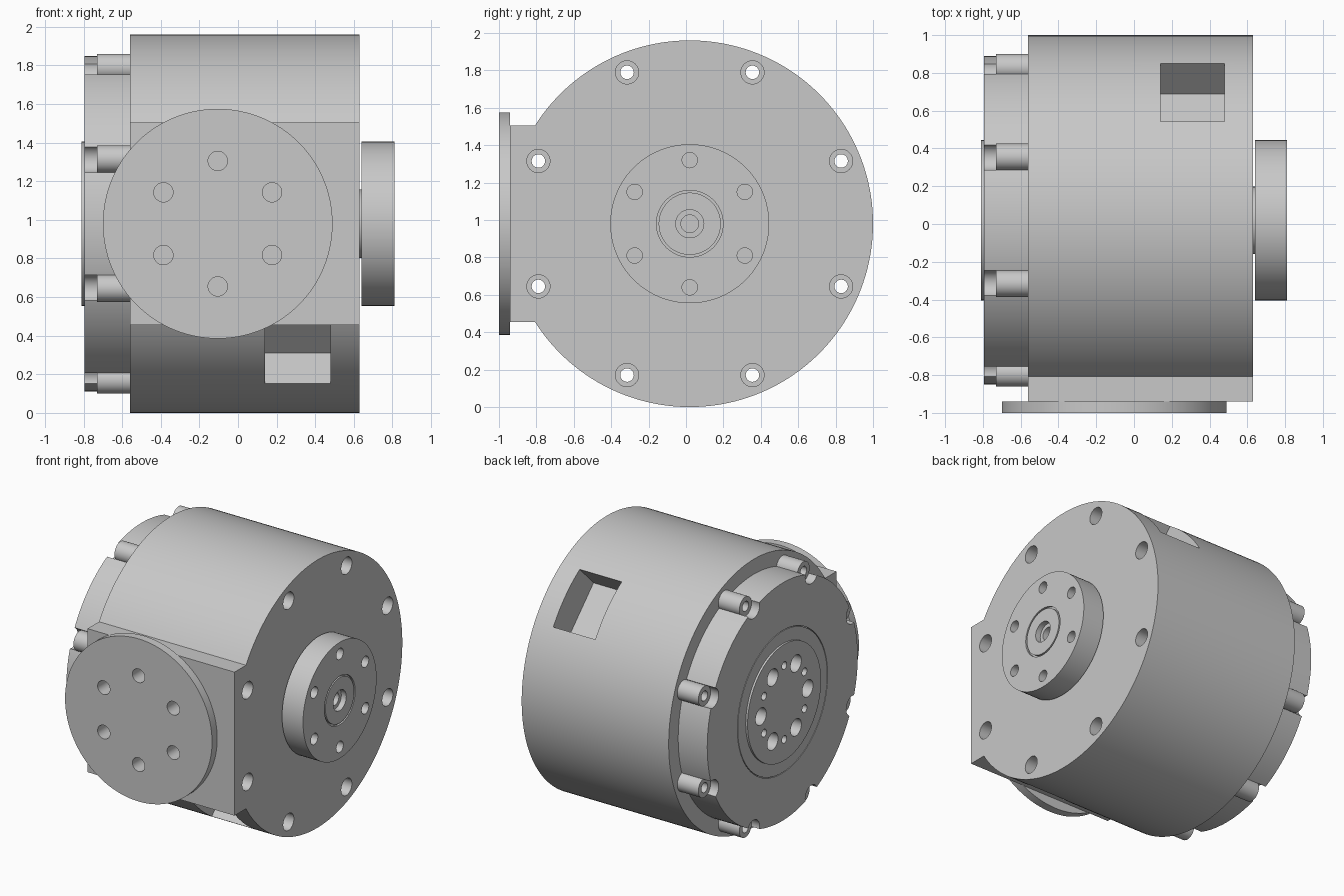
import bpy, bmesh
from math import radians, cos, sin, pi, asin
from mathutils import Matrix, Vector

old = bpy.data.objects.get("Cube")
if old:
    bpy.data.objects.remove(old, do_unlink=True)

CY, CZ = 0.02, 0.98          # main axis, runs along x
FX = -0.105                  # mounting flange axis, runs along y
RADIUS, FLAT = 0.98, 0.525

metal = bpy.data.materials.new("satin_grey_metal")
metal.use_nodes = True
GREY = (0.58, 0.58, 0.58, 1)
metal.diffuse_color = GREY
metal.node_tree.nodes["Principled BSDF"].inputs["Base Color"].default_value = GREY


def make(name, bm):
    bmesh.ops.recalc_face_normals(bm, faces=bm.faces)
    mesh = bpy.data.meshes.new(name)
    bm.to_mesh(mesh)
    bm.free()
    mesh.materials.append(metal)
    ob = bpy.data.objects.new(name, mesh)
    bpy.context.collection.objects.link(ob)
    return ob


def add_cyl(bm, axis, a, b, r, centre, seg):
    """Cylinder from a to b along the axis, centred on the other two coordinates."""
    u, v = centre
    mid = (a + b) / 2
    if axis == 'x':
        m = Matrix.Translation((mid, u, v)) @ Matrix.Rotation(pi / 2, 4, 'Y')
    else:
        m = Matrix.Translation((u, mid, v)) @ Matrix.Rotation(pi / 2, 4, 'X')
    bmesh.ops.create_cone(bm, cap_ends=True, segments=seg, radius1=r, radius2=r,
                          depth=abs(b - a), matrix=m)


def cyls(name, axis, a, b, r, centres, seg=32):
    bm = bmesh.new()
    for c in centres:
        add_cyl(bm, axis, a, b, r, c, seg)
    return make(name, bm)


def ring(n, r, start, cx=CY):
    return [(cx + r * cos(start + 2 * pi * i / n), CZ + r * sin(start + 2 * pi * i / n))
            for i in range(n)]


def cut(ob, *cutters):
    """Subtract each cutter, bake the result and discard the cutter."""
    for c in cutters:
        mod = ob.modifiers.new("cut", 'BOOLEAN')
        mod.operation, mod.solver, mod.object = 'DIFFERENCE', 'EXACT', c
        bpy.context.view_layer.update()
        dg = bpy.context.evaluated_depsgraph_get()
        baked = bpy.data.meshes.new_from_object(ob.evaluated_get(dg))
        ob.modifiers.clear()
        ob.data = baked
        bpy.data.objects.remove(c, do_unlink=True)


def groove(a, b, r_out, r_in):
    """Thin ring-shaped cutter around the main axis."""
    ob = cyls("groove_cutter", 'x', a, b, r_out, [(CY, CZ)], 96)
    cut(ob, cyls("groove_core", 'x', a - 0.1, b + 0.1, r_in, [(CY, CZ)], 96))
    return ob


axis_centre = [(CY, CZ)]
bolts = ring(8, 0.876, radians(22.5))

# Housing: round drum with a flat block on the front
bm = bmesh.new()
end = pi - asin(FLAT / RADIUS)
steps = 140
outline = [(RADIUS * cos(t), RADIUS * sin(t))
           for t in (-end + 2 * end * i / steps for i in range(steps + 1))]
outline += [(-0.96, FLAT), (-0.96, -FLAT)]
face = bm.faces.new([bm.verts.new((-0.56, CY + y, CZ + z)) for y, z in outline])
extruded = bmesh.ops.extrude_face_region(bm, geom=[face])["geom"]
bmesh.ops.translate(bm, vec=(1.19, 0, 0),
                    verts=[g for g in extruded if isinstance(g, bmesh.types.BMVert)])
housing = make("housing", bm)

# Two square pockets on opposite diagonals
bm = bmesh.new()
for angle in (45, 225):
    m = (Matrix.Translation((0.31, CY, CZ)) @ Matrix.Rotation(radians(angle), 4, 'X')
         @ Matrix.Translation((0, 0.98, 0)) @ Matrix.Diagonal((0.34, 0.5, 0.432, 1)))
    bmesh.ops.create_cube(bm, size=1, matrix=m)
cut(housing, make("pocket_cutter", bm),
    cyls("counterbore", 'x', 0.4, 0.7, 0.062, bolts),
    cyls("bolt_bore", 'x', -0.6, 0.5, 0.036, bolts))

# Front mounting flange
flange_holes = ring(6, 0.325, pi / 6, FX)
flange = cyls("front_flange", 'y', -1.0, -0.94, 0.595, [(FX, CZ)], 128)
cut(flange, cyls("flange_drill", 'y', -1.1, -0.9, 0.05, flange_holes))
cut(housing, cyls("block_drill", 'y', -1.1, -0.88, 0.05, flange_holes))

# Output hub and disc on the left face
hub = cyls("output_hub", 'x', 0.62, 0.645, 0.178, axis_centre, 64)
disc = cyls("output_disc", 'x', 0.64, 0.81, 0.425, axis_centre, 96)
cut(disc, cyls("disc_drill", 'x', 0.6, 0.9, 0.041, ring(6, 0.34, pi / 6)),
    groove(0.795, 0.83, 0.178, 0.166),
    cyls("disc_counterbore", 'x', 0.77, 0.9, 0.075, axis_centre),
    cyls("disc_bore", 'x', 0.68, 0.9, 0.047, axis_centre))

# Rear cap with notches for the screw bosses
cap = cyls("end_cap", 'x', -0.795, -0.56, 0.87, axis_centre, 128)
cut(cap, cyls("notch_cutter", 'x', -0.9, -0.5, 0.072, bolts),
    groove(-0.82, -0.787, 0.522, 0.517))
bosses = cyls("screw_bosses", 'x', -0.73, -0.56, 0.071, bolts)
cut(bosses, cyls("boss_drill", 'x', -0.8, -0.5, 0.036, bolts))

# Raised rotor plate with alternating large and small holes
big, small = ring(6, 0.27, 0), ring(6, 0.27, pi / 6)
plate = cyls("rotor_plate", 'x', -0.81, -0.79, 0.425, axis_centre, 96)
cut(plate, cyls("plate_large", 'x', -0.9, -0.7, 0.062, big),
    cyls("plate_small", 'x', -0.9, -0.7, 0.028, small))
cut(cap, cyls("cap_large", 'x', -0.9, -0.68, 0.062, big),
    cyls("cap_small", 'x', -0.9, -0.72, 0.028, small))

# Smooth curved walls, keep machined edges crisp
for ob in (housing, flange, hub, disc, cap, bosses, plate):
    ob.data.shade_smooth()
    ob.data.set_sharp_from_angle(angle=radians(30))
    ob.data.materials.clear()
    ob.data.materials.append(metal)
    for p in ob.data.polygons:
        p.material_index = 0
